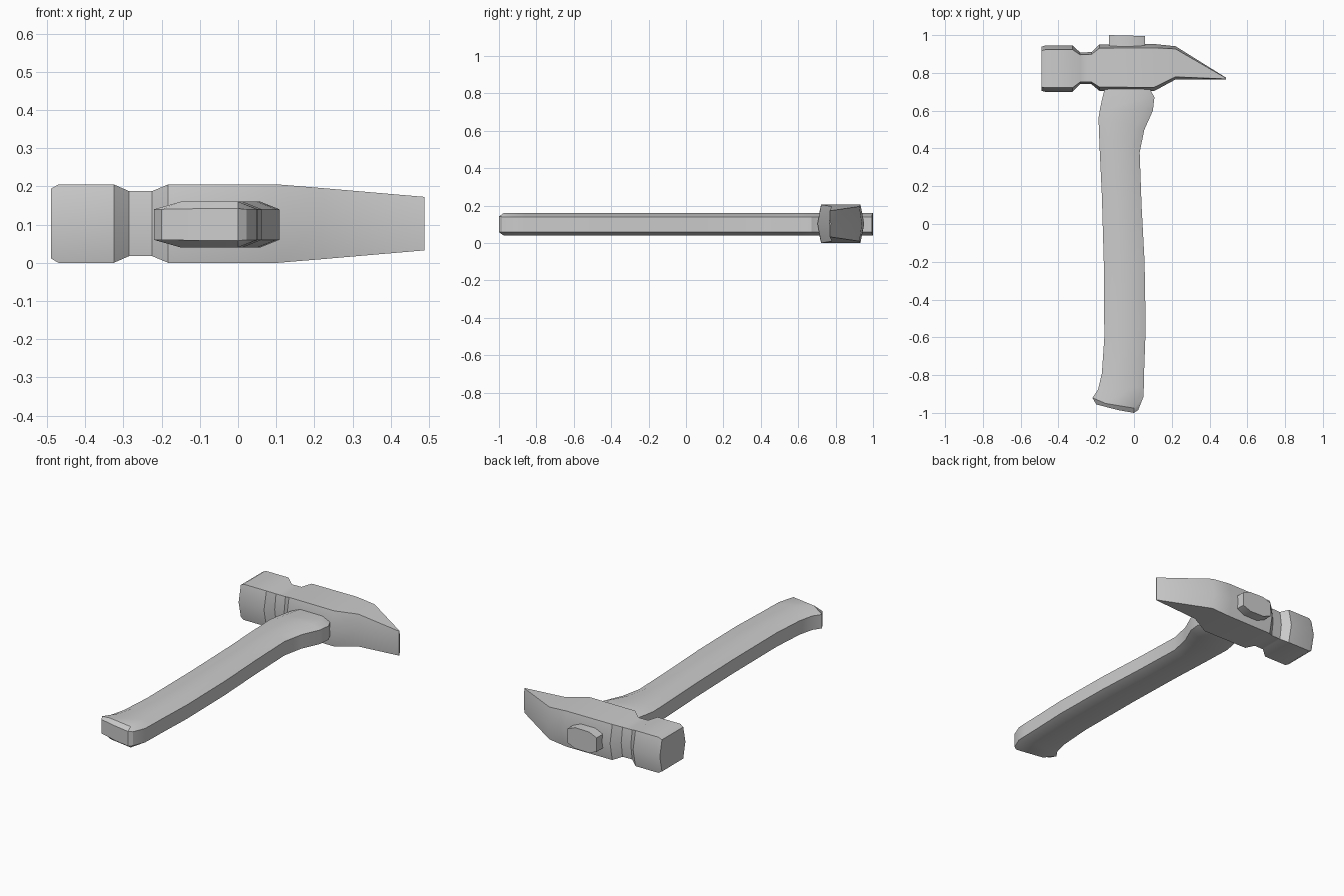
import bpy, bmesh, math

if "Cube" in bpy.data.objects:
    bpy.data.objects.remove(bpy.data.objects["Cube"])

def loft(name, rings, cap):
    """Skin a list of equal-sized point rings; cap lists the end faces by ring index."""
    bm = bmesh.new()
    vs = [[bm.verts.new(p) for p in r] for r in rings]
    n = len(rings[0])
    for a, b in zip(vs, vs[1:]):
        for i in range(n):
            j = (i + 1) % n
            bm.faces.new((a[i], a[j], b[j], b[i]))
    for end in (vs[0], vs[-1]):
        for f in cap:
            bm.faces.new([end[i] for i in f])
    bmesh.ops.recalc_face_normals(bm, faces=bm.faces)
    me = bpy.data.meshes.new(name)
    bm.to_mesh(me)
    bm.free()
    ob = bpy.data.objects.new(name, me)
    bpy.context.collection.objects.link(ob)
    bpy.ops.object.select_all(action='DESELECT')
    ob.select_set(True)
    bpy.context.view_layer.objects.active = ob
    bpy.ops.object.shade_smooth_by_angle(angle=math.radians(30))
    return ob

# Head: hexagonal sections along x (x, y low, y high, half height, side bulge)
HZ = 0.1025
head = [
    (-0.49, 0.705, 0.938, 0.091, 0.02),
    (-0.47, 0.70, 0.945, 0.1025, 0.022),
    (-0.325, 0.70, 0.945, 0.1025, 0.022),
    (-0.285, 0.74, 0.908, 0.085, 0.012),
    (-0.225, 0.74, 0.91, 0.085, 0.012),
    (-0.183, 0.705, 0.951, 0.1025, 0.02),
    (0.105, 0.703, 0.953, 0.1025, 0.02),
    (0.22, 0.765, 0.941, 0.093, 0.014),
    (0.488, 0.766, 0.774, 0.07, 0.002),
]

def hexagon(x, lo, hi, h, b):
    return [(x, lo, HZ), (x, lo + b, HZ + h), (x, hi - b, HZ + h),
            (x, hi, HZ), (x, hi - b, HZ - h), (x, lo + b, HZ - h)]

loft("hammer_head", [hexagon(*s) for s in head], [(0, 1, 2, 3), (3, 4, 5, 0)])

# Handle: bevelled sections along y (left x, left y, right x, right y)
handle = [
    (-0.22, -0.92, 0.05, -0.915),
    (-0.19, -0.875, 0.052, -0.86),
    (-0.17, -0.79, 0.054, -0.77),
    (-0.157, -0.60, 0.062, -0.55),
    (-0.16, -0.20, 0.056, -0.20),
    (-0.17, 0.15, 0.04, 0.10),
    (-0.182, 0.40, 0.03, 0.38),
    (-0.188, 0.56, 0.055, 0.50),
    (-0.18, 0.61, 0.10, 0.60),
    (-0.167, 0.67, 0.108, 0.67),
    (-0.158, 0.705, 0.09, 0.705),
    (-0.13, 0.80, 0.062, 0.80),
    (-0.132, 1.0, 0.058, 0.995),
]

def ring(l, li, ri, r, inner=0.06):
    return [(x, y, 0.10 + z) for (x, y), z in (
        (l, -0.04), (l, 0.04), (li, inner), (ri, inner),
        (r, 0.04), (r, -0.04), (ri, -inner), (li, -inner))]

def section(lx, ly, rx, ry):
    d = 0.05
    t = d / (rx - lx)
    return ring((lx, ly), (lx + d, ly + t * (ry - ly)),
                (rx - d, ry - t * (ry - ly)), (rx, ry))

# Rounded butt end, then the shaft running up through the head
butt = ring((-0.20, -0.955), (-0.085, -0.985), (0.0, -1.0), (0.022, -0.985), 0.042)
shoulder = ring((-0.22, -0.92), (-0.15, -0.95), (0.0, -0.975), (0.05, -0.915))
rings = [butt, shoulder] + [section(*s) for s in handle[1:]]
loft("handle", rings, [(0, 1, 2, 7), (7, 2, 3, 6), (6, 3, 4, 5)])
